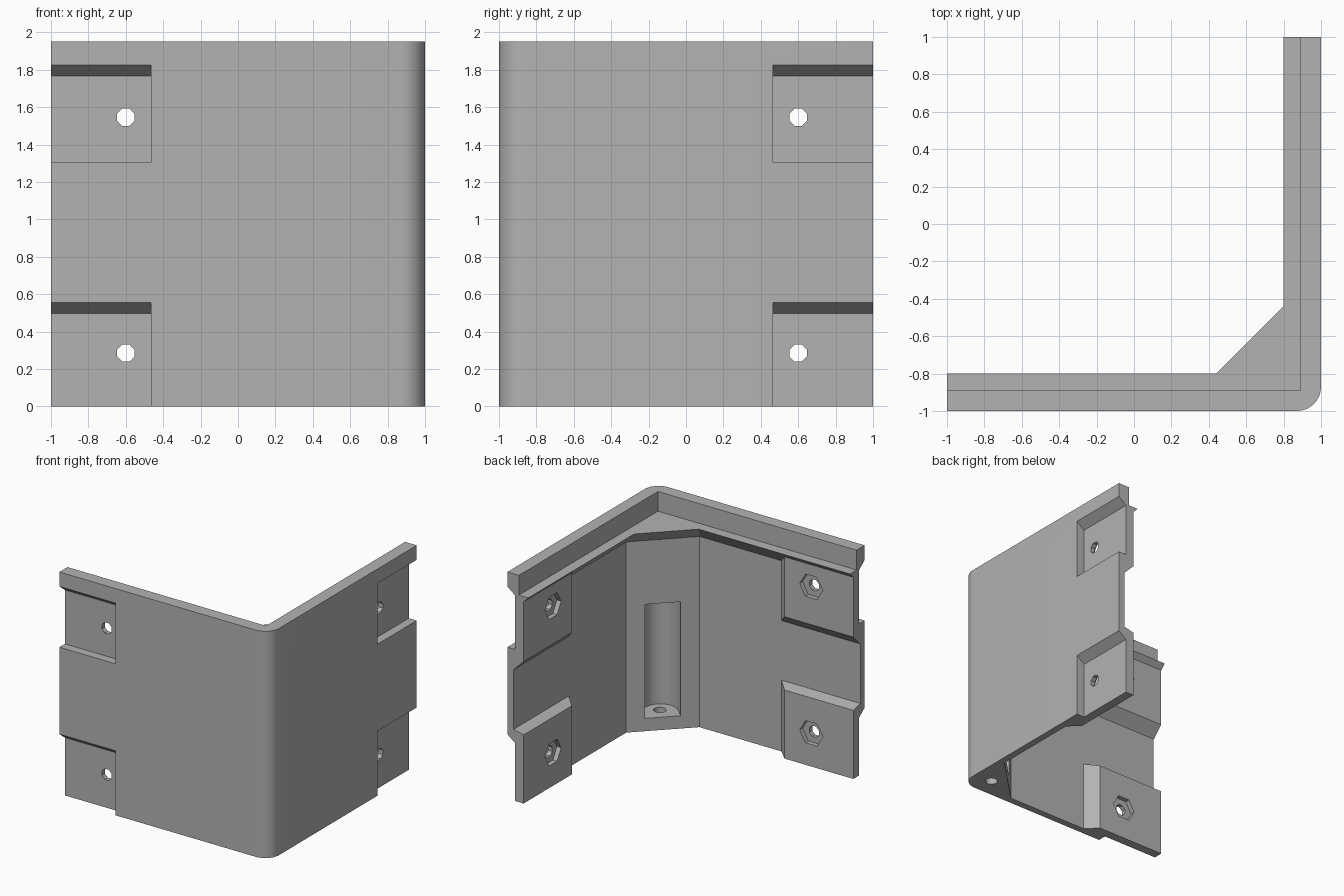
import bpy, bmesh
from math import sin, cos, pi
from mathutils import Vector

cube = bpy.data.objects.get("Cube")
if cube:
    bpy.data.objects.remove(cube, do_unlink=True)

grey = bpy.data.materials.new("plain grey")
grey.use_nodes = True
grey.diffuse_color = (0.45, 0.45, 0.45, 1)
grey.node_tree.nodes["Principled BSDF"].inputs["Base Color"].default_value = grey.diffuse_color


# s runs along an arm from the outer corner, t runs inward from its outer face
def front_arm(s, t, z):
    return Vector((1 - s, t - 1, z))


def side_arm(s, t, z):
    return Vector((1 - t, s - 1, z))


def loft(name, rings):
    """Closed solid skinned through rings of equal length."""
    bm = bmesh.new()
    loops = [[bm.verts.new(p) for p in ring] for ring in rings]
    n = len(loops[0])
    for a, b in zip(loops, loops[1:]):
        for i in range(n):
            j = (i + 1) % n
            bm.faces.new((a[i], a[j], b[j], b[i]))
    bm.faces.new(loops[0])
    bm.faces.new(loops[-1])
    bmesh.ops.remove_doubles(bm, verts=bm.verts, dist=1e-5)
    bmesh.ops.recalc_face_normals(bm, faces=bm.faces)
    mesh = bpy.data.meshes.new(name)
    bm.to_mesh(mesh)
    bm.free()
    mesh.materials.append(grey)
    obj = bpy.data.objects.new(name, mesh)
    bpy.context.collection.objects.link(obj)
    return obj


def combine(target, tool, operation):
    """Apply a boolean and discard the tool."""
    mod = target.modifiers.new(operation, 'BOOLEAN')
    mod.operation, mod.object, mod.solver = operation, tool, 'EXACT'
    tool.hide_render = True
    graph = bpy.context.evaluated_depsgraph_get()
    mesh = bpy.data.meshes.new_from_object(target.evaluated_get(graph))
    target.modifiers.clear()
    target.data = mesh
    bpy.data.objects.remove(tool, do_unlink=True)


def box(name, lo, hi):
    (a, b, c), (d, e, f) = lo, hi
    return loft(name, [[(a, b, z), (d, b, z), (d, e, z), (a, e, z)] for z in (c, f)])


def circle(r, n, turn=0):
    return [(r * cos(turn + 2 * pi * i / n), r * sin(turn + 2 * pi * i / n)) for i in range(n)]


END, ROUND = 2.1, 0.13


def plan(t, s, z):
    """L outline with rounded outer corner and chamfered inner corner."""
    pts = [front_arm(END, t, z), front_arm(END, 0, z)]
    for i in range(9):
        a = pi / 2 * i / 8
        pts.append(front_arm(ROUND - ROUND * sin(a), ROUND - ROUND * cos(a), z))
    pts += [side_arm(END, 0, z), side_arm(END, t, z), side_arm(s, t, z), front_arm(s, t, z)]
    return pts


# Thin wall, sloped shelf and top lip
bracket = loft("corner_bracket", [
    plan(0.06, 0.47, -0.1), plan(0.06, 0.47, 1.64), plan(0.2, 0.56, 1.78),
    plan(0.11, 0.11, 1.78), plan(0.11, 0.11, 1.95)])

# Thickened pads behind each recess: (bottom, top, bottom slope, top slope)
pads = [(1.22, 1.76, 0.125, 0), (-0.2, 0.59, 0, 0.03)]
for arm in (front_arm, side_arm):
    for low, high, slope_low, slope_high in pads:
        rings = []
        for t, k in ((0.03, 1), (0.155, 0)):
            s, a, b = 1.345 - 0.125 * k, low - slope_low * k, high + slope_high * k
            rings.append([arm(s, t, a), arm(END, t, a), arm(END, t, b), arm(s, t, b)])
        combine(bracket, loft("pad", rings), 'UNION')

# Outer recesses, bolt holes and hexagonal nut pockets
for arm in (front_arm, side_arm):
    for low, top, bolt in ((1.303, 1.767, 1.545), (-0.2, 0.497, 0.285)):
        section = [(-0.1, low), (0.075, low), (0.075, top), (0, top + 0.058), (-0.1, top + 0.135)]
        combine(bracket, loft("recess_cutter", [
            [arm(s, t, z) for t, z in section] for s in (1.465, 2.2)]), 'DIFFERENCE')
        for name, r, n, turn, depth in (("bolt_cutter", 0.05, 8, pi / 8, -0.1),
                                        ("nut_cutter", 0.11, 6, 0, 0.115)):
            combine(bracket, loft(name, [
                [arm(1.6 + u, t, bolt + v) for u, v in circle(r, n, turn)]
                for t in (depth, 0.4)]), 'DIFFERENCE')

# Rounded vertical pocket in the inner corner, open towards the inside
diag = Vector((-1, 1, 0)).normalized()
across = Vector((1, 1, 0)).normalized()
centre = Vector((0.81, -0.81, 0))
outline = [(0.14 * cos(pi * i / 16), -0.14 * sin(pi * i / 16)) for i in range(17)]
outline += [(-0.14, 0.4), (0.14, 0.4)]
combine(bracket, loft("pocket_cutter", [
    [centre + across * u + diag * v + Vector((0, 0, z)) for u, v in outline]
    for z in (0.11, 1.09)]), 'DIFFERENCE')

# Screw hole through the pocket floor
combine(bracket, loft("screw_cutter", [
    [(0.83 + u, -0.83 + v, z) for u, v in circle(0.05, 16)] for z in (-0.2, 0.3)]), 'DIFFERENCE')

# Trim the arm ends and underside flush
combine(bracket, box("trim_block", (-1, -1.5, 0), (1.5, 1, 2.5)), 'INTERSECT')

bpy.ops.object.select_all(action='DESELECT')
bracket.select_set(True)
bpy.context.view_layer.objects.active = bracket
bpy.ops.object.shade_smooth_by_angle(angle=0.5)
